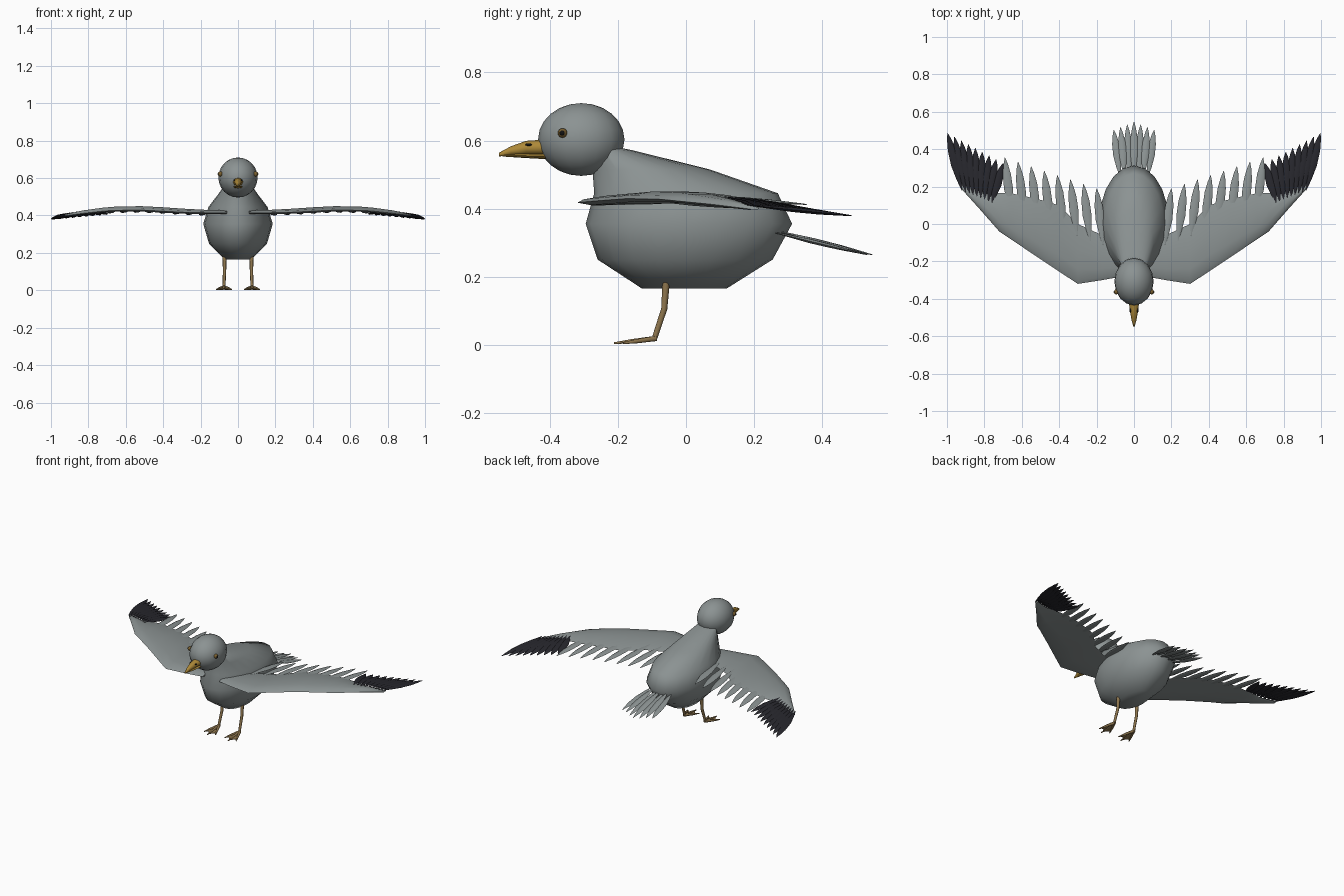
import bpy, bmesh, math
from mathutils import Vector

if "Cube" in bpy.data.objects:
    bpy.data.objects.remove(bpy.data.objects["Cube"])


def material(name, rgb):
    m = bpy.data.materials.new(name)
    m.diffuse_color = (*rgb, 1)
    m.use_nodes = True
    m.node_tree.nodes["Principled BSDF"].inputs["Base Color"].default_value = m.diffuse_color
    return m


GREY = material("plumage grey", (0.26, 0.29, 0.29))
DARK = material("wingtip dark", (0.02, 0.02, 0.026))
BEAK = material("beak ochre", (0.42, 0.25, 0.04))
LEG = material("leg brown", (0.27, 0.18, 0.075))
IRIS = material("eye brown", (0.20, 0.12, 0.03))
BLACK = material("black", (0.006, 0.006, 0.006))


def finish(name, bm, mat, mirror=False, angle=60):
    bmesh.ops.recalc_face_normals(bm, faces=bm.faces)
    me = bpy.data.meshes.new(name)
    bm.to_mesh(me)
    bm.free()
    me.materials.append(mat)
    for p in me.polygons:
        p.use_smooth = True
    me.set_sharp_from_angle(angle=math.radians(angle))
    ob = bpy.data.objects.new(name, me)
    bpy.context.collection.objects.link(ob)
    if mirror:
        ob.modifiers.new("mirror", 'MIRROR')
    return ob


def loft(bm, rings):
    """Skin a list of equal-length point rings and cap both ends."""
    rows = [[bm.verts.new(p) for p in r] for r in rings]
    n = len(rows[0])
    for a, b in zip(rows, rows[1:]):
        for i in range(n):
            j = (i + 1) % n
            bm.faces.new((a[i], a[j], b[j], b[i]))
    bm.faces.new(rows[0])
    bm.faces.new(rows[-1])


def ellipse(c, u, v, n):
    c, u, v = Vector(c), Vector(u), Vector(v)
    return [c + u * math.cos(t) + v * math.sin(t)
            for t in (2 * math.pi * i / n for i in range(n))]


def tube(bm, pts, radii, n=8):
    rings = []
    for i, p in enumerate(pts):
        d = Vector(pts[min(i + 1, len(pts) - 1)]) - Vector(pts[max(i - 1, 0)])
        u = Vector((1, 0, 0)) if abs(d.x) < 0.7 * d.length else Vector((0, 1, 0))
        v = d.cross(u).normalized()
        u = v.cross(d).normalized()
        rings.append(ellipse(p, u * radii[i], v * radii[i], n))
    loft(bm, rings)


def feather(bm, base, tip, half_width, half_thick):
    base, tip = Vector(base), Vector(tip)
    d = tip - base
    side = Vector((d.y, -d.x, 0)).normalized()
    up = side.cross(d).normalized()
    rings = []
    for t, w in ((0, .06), (.2, .6), (.45, 1), (.7, .9), (.88, .5), (1, .04)):
        rings.append(ellipse(base + d * t, side * half_width * w,
                             up * half_thick * max(w, .2), 6))
    loft(bm, rings)


def ball(name, centre, radii, mat, segs=16, rings=12, mirror=False):
    bm = bmesh.new()
    bmesh.ops.create_uvsphere(bm, u_segments=segs, v_segments=rings, radius=1)
    for v in bm.verts:
        v.co = Vector(centre) + Vector(a * b for a, b in zip(v.co, radii))
    return finish(name, bm, mat, mirror)


def lerp(a, b, t):
    return a + (b - a) * t


# Body: stacked oval rings (z, front y, back y, half width)
bm = bmesh.new()
loft(bm, [ellipse((0, (f + b) / 2, z), (w, 0, 0), (0, (b - f) / 2, 0), 20)
          for z, f, b, w in ((.165, -.13, .12, .072), (.25, -.26, .255, .155),
                             (.355, -.295, .312, .186), (.445, -.27, .27, .158),
                             (.515, -.275, .07, .105), (.572, -.27, -.16, .065),
                             (.578, -.25, -.19, .035))])
finish("body", bm, GREY)

# Head and eyes
ball("head", (0, -.308, .603), (.105, .127, .107), GREY)
ball("eye", (.094, -.363, .622), (.013, .014, .014), IRIS, 10, 8, True)
ball("pupil", (.103, -.364, .622), (.006, .008, .008), BLACK, 10, 8, True)

# Beak: upper and lower halves, with nostrils
for name, rows in (("upper_beak", ((-.41, .558, .603, .029), (-.47, .558, .599, .021),
                                   (-.515, .557, .583, .013), (-.55, .553, .564, .003))),
                   ("lower_beak", ((-.41, .545, .562, .024), (-.48, .549, .562, .017),
                                   (-.54, .553, .558, .003)))):
    bm = bmesh.new()
    loft(bm, [ellipse((0, y, (a + b) / 2), (w, 0, 0), (0, 0, (b - a) / 2), 8)
              for y, a, b, w in rows])
    finish(name, bm, BEAK)
ball("nostril", (.02, -.463, .588), (.005, .010, .004), BLACK, 8, 6, True)

# Wing: thin cambered sections (x, leading y, trailing y, z, half thickness)
STATIONS = ((.06, -.28, -.08, .417, .010), (.17, -.30, -.06, .418, .012),
            (.30, -.32, .00, .422, .015), (.40, -.255, .10, .428, .016),
            (.52, -.175, .135, .434, .016), (.66, -.08, .165, .432, .015),
            (.72, -.04, .165, .428, .014), (.83, .085, .175, .415, .012),
            (.925, .19, .215, .400, .006))
SECTION = ((0, -.3), (.06, .35), (.25, 1), (.55, 1), (.85, .45), (1, -.2),
           (.8, -.5), (.4, -.6), (.12, -.8))


def wing_z(x):
    for a, b in zip(STATIONS, STATIONS[1:]):
        if x <= b[0]:
            return lerp(a[3], b[3], (x - a[0]) / (b[0] - a[0]))
    return STATIONS[-1][3]


bm = bmesh.new()
loft(bm, [[(x, lerp(f, b, s), z + h * t) for s, t in SECTION]
          for x, f, b, z, h in STATIONS])
finish("wing", bm, GREY, True)

# Inner grey flight feathers
bm = bmesh.new()
for i in range(8):
    t = i / 7
    x, y = lerp(.20, .69, t), lerp(.19, .355, t)
    z = wing_z(x)
    feather(bm, (x - .035, y - .305, z + .006), (x, y, z - .018), .024, .007)
finish("inner_wing_feathers", bm, GREY, True)

# Outer dark flight feathers
bm = bmesh.new()
for i in range(9):
    t = i / 8
    bx, by = lerp(.92, .76, t), lerp(.18, .115, t)
    tx, ty = lerp(.997, .70, t), lerp(.487, .325, t)
    feather(bm, (bx, by, wing_z(bx) + .010), (tx, ty, lerp(.379, .405, t)), .024, .008)
finish("wingtip_feathers", bm, DARK, True)

# Tail fan
bm = bmesh.new()
for i in range(-3, 4):
    s = i / 3
    drop = .006 * (i % 2)
    feather(bm, (.075 * s, .255, .337 - drop),
            (.108 * s, .548 - .045 * abs(s), .264 + .01 * abs(s) - drop / 2), .021, .007)
finish("tail_feathers", bm, GREY)

# Legs
bm = bmesh.new()
tube(bm, [(.072, -.058, .19), (.072, -.064, .105), (.075, -.092, .02)], (.011, .009, .008))
finish("leg", bm, LEG, True)

# Feet: three toes joined by a thin web
bm = bmesh.new()
heel = Vector((.075, -.088, .018))
tips = [Vector((.034, -.185, .004)), Vector((.075, -.212, .004)), Vector((.116, -.185, .004))]
for p in tips:
    tube(bm, [heel, heel.lerp(p, .6), p], (.009, .007, .003), 6)
finish("toes", bm, LEG, True)

bm = bmesh.new()
outline = [heel, tips[0].lerp(heel, .1), (tips[0] + tips[1]) / 2 + Vector((0, .03, 0)),
           tips[1].lerp(heel, .1), (tips[1] + tips[2]) / 2 + Vector((0, .03, 0)),
           tips[2].lerp(heel, .1)]
low, high = [[bm.verts.new(p + Vector((0, 0, dz))) for p in outline] for dz in (-.002, .002)]
for i in range(1, 5):
    bm.faces.new((low[0], low[i], low[i + 1]))
    bm.faces.new((high[0], high[i], high[i + 1]))
for i in range(6):
    j = (i + 1) % 6
    bm.faces.new((low[i], low[j], high[j], high[i]))
finish("foot_web", bm, LEG, True, 30)
